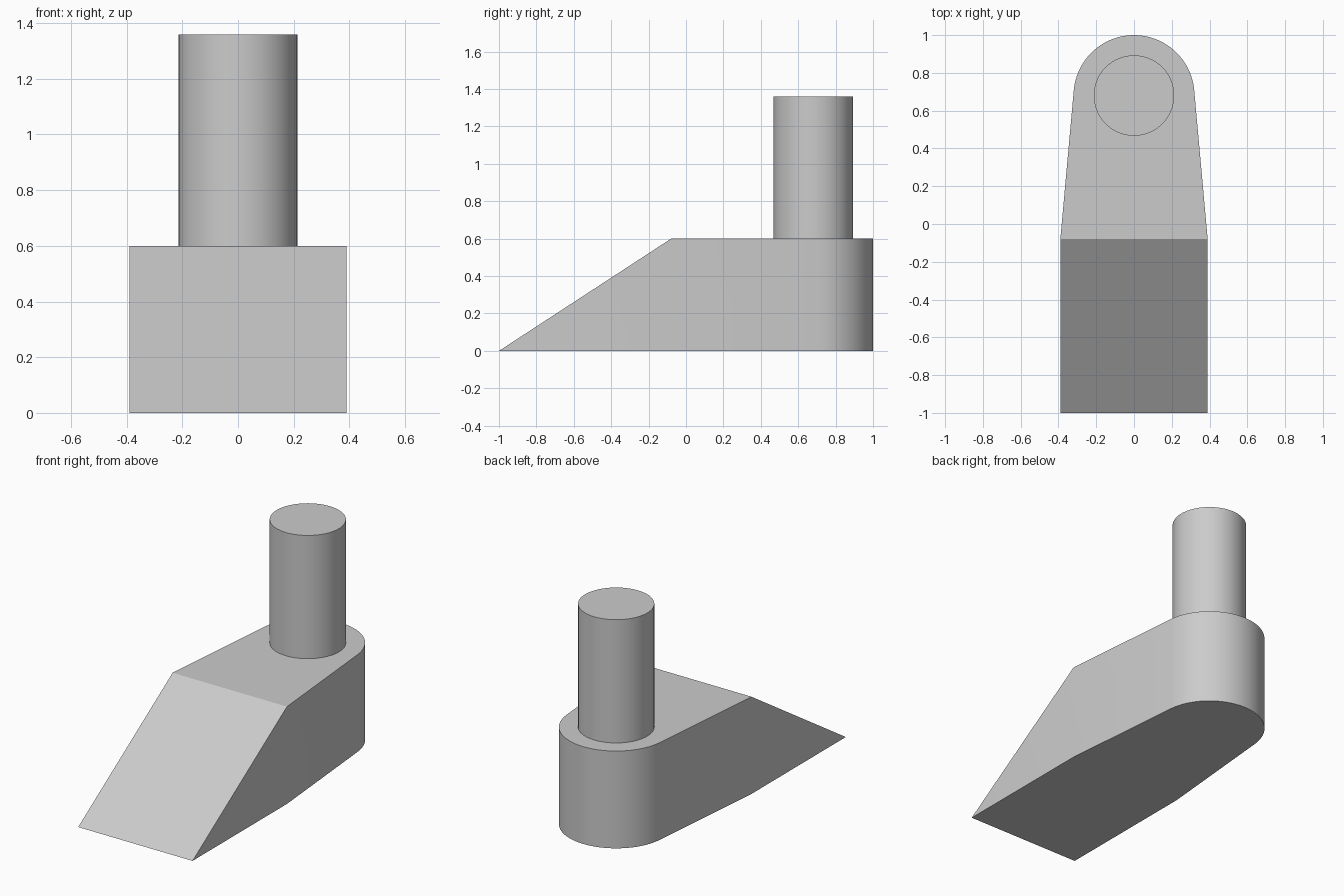
import bpy, bmesh, math

cube = bpy.data.objects.get("Cube")
if cube:
    bpy.data.objects.remove(cube, do_unlink=True)

grey = bpy.data.materials.new("light_grey")
grey.use_nodes = True
colour = (0.6, 0.6, 0.6, 1)
grey.diffuse_color = colour
grey.node_tree.nodes["Principled BSDF"].inputs["Base Color"].default_value = colour

HALF_W, SHOULDER_Y, HEIGHT = 0.39, -0.08, 0.6
PIVOT_Y, END_R = 0.68, 0.32
PIN_R, PIN_TOP, SINK = 0.213, 1.36, 0.02


def finish(obj):
    """Apply the material and smooth only the round sides."""
    obj.data.materials.clear()
    obj.data.materials.append(grey)
    bpy.ops.object.select_all(action="DESELECT")
    obj.select_set(True)
    bpy.context.view_layer.objects.active = obj
    bpy.ops.object.shade_smooth_by_angle(angle=math.radians(30))


# Wedge body: tapered sides run tangent into the round back end
drop = PIVOT_Y - SHOULDER_Y
tangent = math.acos(END_R / math.hypot(HALF_W, drop)) - math.atan2(drop, HALF_W)
steps = 48
outline = [(HALF_W, SHOULDER_Y)]
for i in range(steps + 1):
    a = tangent + (math.pi - 2 * tangent) * i / steps
    outline.append((END_R * math.cos(a), PIVOT_Y + END_R * math.sin(a)))
outline.append((-HALF_W, SHOULDER_Y))

bm = bmesh.new()
low = [bm.verts.new((x, y, 0)) for x, y in outline]
high = [bm.verts.new((x, y, HEIGHT)) for x, y in outline]
toe_l = bm.verts.new((HALF_W, -1, 0))
toe_r = bm.verts.new((-HALF_W, -1, 0))
for i in range(len(outline) - 1):
    bm.faces.new((low[i], low[i + 1], high[i + 1], high[i]))
bm.faces.new(high)
bm.faces.new([toe_r] + low[::-1] + [toe_l])
bm.faces.new((toe_l, low[0], high[0]))
bm.faces.new((toe_r, high[-1], low[-1]))
bm.faces.new((toe_r, toe_l, high[0], high[-1]))
bmesh.ops.recalc_face_normals(bm, faces=bm.faces)
mesh = bpy.data.meshes.new("wedge_body")
bm.to_mesh(mesh)
bm.free()
body = bpy.data.objects.new("wedge_body", mesh)
bpy.context.collection.objects.link(body)
finish(body)

# Upright round pin, seated slightly into the body
pin_base = HEIGHT - SINK
bpy.ops.mesh.primitive_cylinder_add(
    vertices=64, radius=PIN_R, depth=PIN_TOP - pin_base,
    location=(0, PIVOT_Y, (PIN_TOP + pin_base) / 2))
pin = bpy.context.object
pin.name = "upright_pin"
finish(pin)
